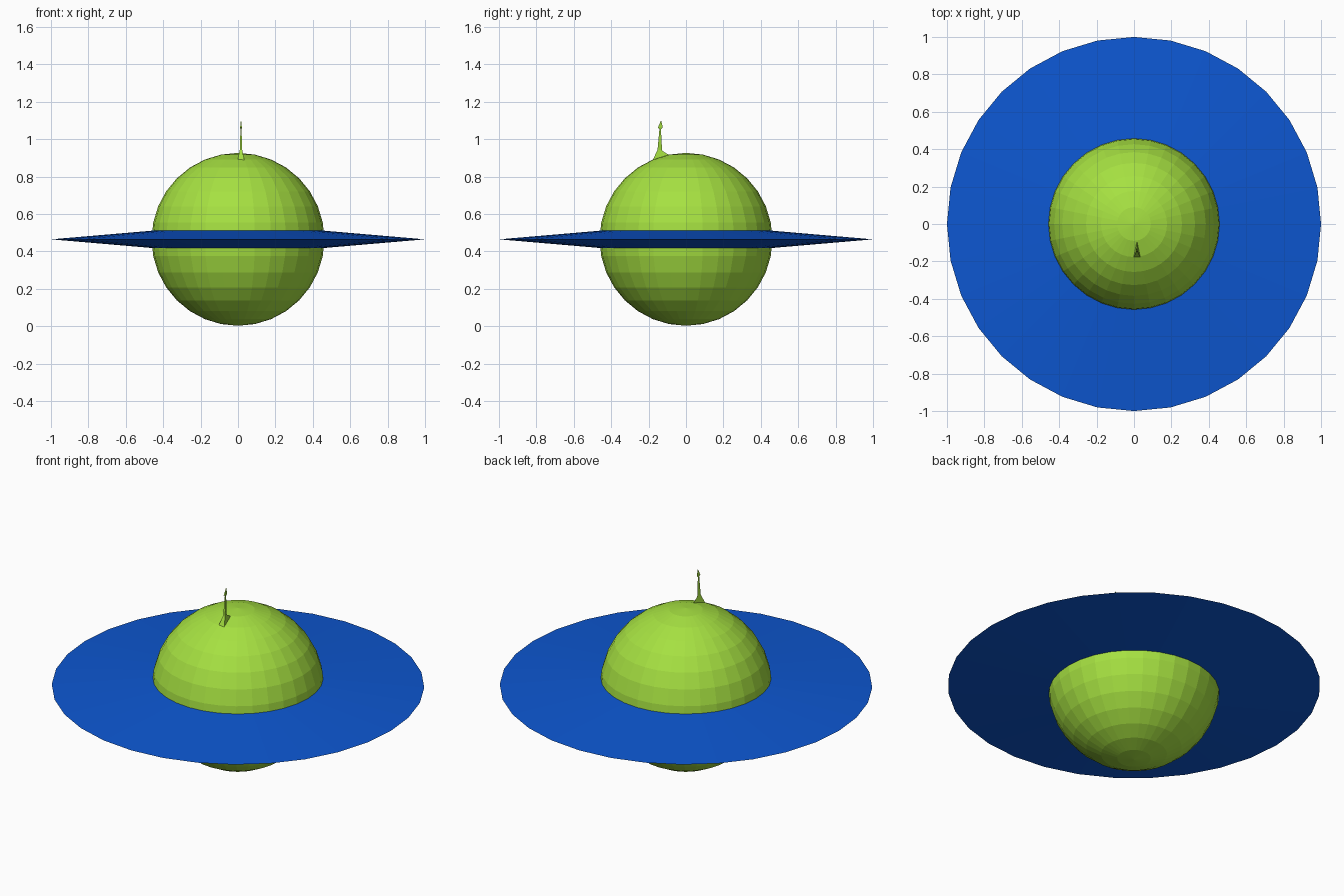
import bpy, bmesh, math

if "Cube" in bpy.data.objects:
    bpy.data.objects.remove(bpy.data.objects["Cube"])

CZ = 0.465  # height of the globe centre


def material(name, rgb):
    m = bpy.data.materials.new(name)
    m.diffuse_color = (*rgb, 1)
    m.use_nodes = True
    m.node_tree.nodes["Principled BSDF"].inputs["Base Color"].default_value = m.diffuse_color
    return m


green = material("lime green", (0.38, 0.75, 0.053))
blue = material("strong blue", (0.004, 0.095, 0.64))


def loft(name, rows, mat, closed=False, caps=False):
    """Skin rows of points that each form a loop."""
    bm = bmesh.new()
    loops = [[bm.verts.new(p) for p in row] for row in rows]
    pairs = list(zip(loops, loops[1:]))
    if closed:
        pairs.append((loops[-1], loops[0]))
    for a, b in pairs:
        n = len(a)
        for i in range(n):
            j = (i + 1) % n
            bm.faces.new((a[i], a[j], b[j], b[i]))
    if caps:
        bm.faces.new(loops[0])
        bm.faces.new(loops[-1])
    bmesh.ops.recalc_face_normals(bm, faces=bm.faces)
    mesh = bpy.data.meshes.new(name)
    bm.to_mesh(mesh)
    bm.free()
    mesh.materials.append(mat)
    obj = bpy.data.objects.new(name, mesh)
    bpy.context.collection.objects.link(obj)
    return obj


# Faceted globe
bpy.ops.mesh.primitive_uv_sphere_add(segments=32, ring_count=16, radius=0.462,
                                     location=(0, 0, CZ))
globe = bpy.context.object
globe.name = "globe"
globe.data.materials.append(green)

# Flat ring tapering to a sharp rim, its inner wall tucked into the globe
profile = [(0.44, -0.048), (1.0, 0.0), (0.44, 0.048)]
loft("ring", [[(r * math.sin(k * math.tau / 32), r * math.cos(k * math.tau / 32), CZ + z)
               for k in range(32)] for r, z in profile], blue, closed=True)

# Small spike on top: flared foot, thin stem, arrow tip
# each section: half width x, (y, z) of front edge, (y, z) of back edge
sections = [(0.018, (-0.177, 0.89), (-0.09, 0.915)),
            (0.006, (-0.152, 0.945), (-0.128, 0.94)),
            (0.003, (-0.142, 1.055), (-0.134, 1.055)),
            (0.005, (-0.150, 1.062), (-0.124, 1.062)),
            (0.001, (-0.135, 1.098), (-0.132, 1.098))]
loft("spike", [[(0.016 - w, *f), (0.016 + w, *f), (0.016, *b)]
               for w, f, b in sections], green, caps=True)
